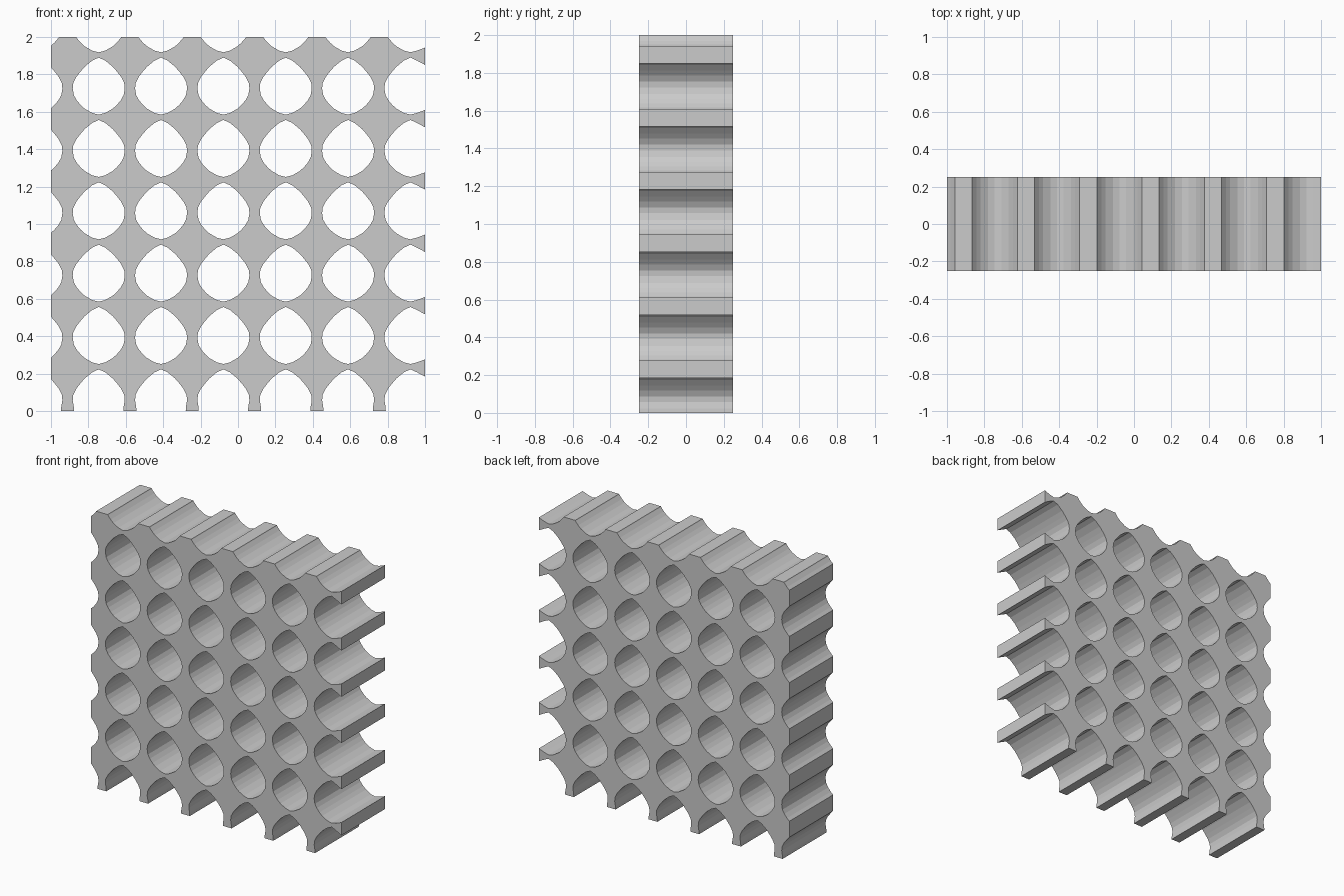
import bpy, bmesh
from mathutils import Vector

if "Cube" in bpy.data.objects:
    bpy.data.objects.remove(bpy.data.objects["Cube"])

PITCH = 1 / 3
TOP, BOTTOM, SIDE = 0.180, 0.180 - PITCH, PITCH / 2   # cell limits about a hole centre

# Right half of one rounded-diamond hole (x, z), top to bottom
HALF = [(0, .166), (.035, .150), (.075, .117), (.100, .088), (.120, .062),
        (.136, .030), (.139, 0), (.133, -.035), (.118, -.062), (.097, -.087),
        (.075, -.107), (.035, -.130), (0, -.139)]
UPPER_CORNER, LOWER_CORNER = 3, 9


def cell_edge(i):
    """Point on the cell border that faces hole point i."""
    x, z = HALF[i]
    if i <= UPPER_CORNER:
        return (SIDE if i == UPPER_CORNER else x, TOP)
    if i >= LOWER_CORNER:
        return (SIDE if i == LOWER_CORNER else x, BOTTOM)
    return (SIDE, z)


bm = bmesh.new()

# Tile the ring-shaped cells, mirrored left and right
for col in range(7):
    for row in range(7):
        cx, cz = -1.078 + col * PITCH, 0.057 + row * PITCH
        for s in (1, -1):
            inner = [bm.verts.new((cx + s * x, 0, cz + z)) for x, z in HALF]
            outer = []
            for i in range(len(HALF)):
                x, z = cell_edge(i)
                outer.append(bm.verts.new((cx + s * x, 0, cz + z)))
            for i in range(len(HALF) - 1):
                quad = [inner[i], outer[i], outer[i + 1], inner[i + 1]]
                bm.faces.new(quad if s > 0 else quad[::-1])
bmesh.ops.remove_doubles(bm, verts=bm.verts, dist=1e-4)

# Trim to the square outline; the right and bottom ends finish in short straight tips
for axis, sign, cut, end in ((0, -1, -1, -1), (0, 1, .985, 1),
                             (2, -1, .02, 0), (2, 1, 2, 2)):
    normal = Vector((0, 0, 0))
    normal[axis] = sign
    point = Vector((0, 0, 0))
    point[axis] = cut
    bmesh.ops.bisect_plane(bm, geom=bm.verts[:] + bm.edges[:] + bm.faces[:],
                           plane_co=point, plane_no=normal, clear_outer=True)
    for v in bm.verts:
        if abs(v.co[axis] - cut) < 1e-5:
            v.co[axis] = end
bmesh.ops.recalc_face_normals(bm, faces=bm.faces)

mesh = bpy.data.meshes.new("lattice_panel")
bm.to_mesh(mesh)
bm.free()
panel = bpy.data.objects.new("lattice_panel", mesh)
bpy.context.collection.objects.link(panel)

# Panel depth
depth = panel.modifiers.new("depth", 'SOLIDIFY')
depth.thickness = 0.5
depth.offset = 0
